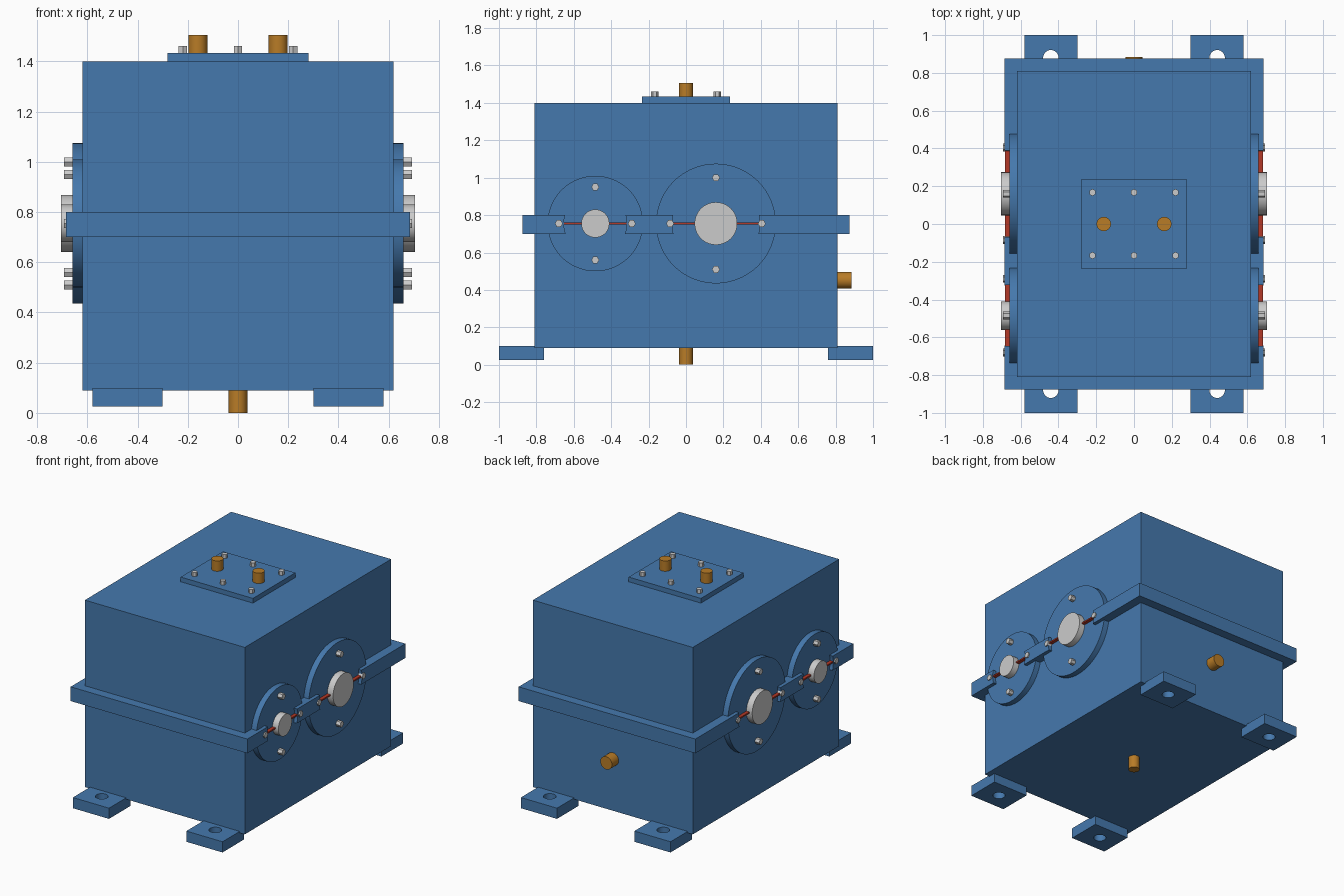
import bpy
from math import pi, cos, sin, radians

if "Cube" in bpy.data.objects:
    bpy.data.objects.remove(bpy.data.objects["Cube"])


def paint(name, color):
    m = bpy.data.materials.new(name)
    m.diffuse_color = (*color, 1)
    m.use_nodes = True
    m.node_tree.nodes["Principled BSDF"].inputs["Base Color"].default_value = m.diffuse_color
    return m


BLUE = paint("blue_paint", (0.06, 0.19, 0.42))
BRASS = paint("brass", (0.48, 0.2, 0.02))
RED = paint("gasket_red", (0.45, 0.04, 0.02))
STEEL = None
ROT = {"x": (0, pi / 2, 0), "y": (pi / 2, 0, 0), "z": (0, 0, 0)}


def finish(name, mat):
    ob = bpy.context.object
    ob.name = ob.data.name = name
    if mat:
        ob.data.materials.append(mat)
    return ob


def box(name, x, y, z, mat):
    """Box from (min, max) ranges."""
    bpy.ops.mesh.primitive_cube_add(size=1, location=[sum(r) / 2 for r in (x, y, z)])
    ob = finish(name, mat)
    ob.scale = [r[1] - r[0] for r in (x, y, z)]
    bpy.ops.object.transform_apply(location=False, rotation=False, scale=True)
    return ob


def rod(name, axis, centre, r, length, mat, sides=64):
    bpy.ops.mesh.primitive_cylinder_add(vertices=sides, radius=r, depth=length,
                                        location=centre, rotation=ROT[axis])
    ob = finish(name, mat)
    if sides > 8:
        bpy.ops.object.shade_smooth_by_angle(angle=radians(30))
    return ob


def cut(ob, cutter):
    mod = ob.modifiers.new("cut", "BOOLEAN")
    mod.operation, mod.solver, mod.object = "DIFFERENCE", "EXACT", cutter
    bpy.context.view_layer.objects.active = ob
    bpy.ops.object.modifier_apply(modifier=mod.name)
    bpy.data.objects.remove(cutter)


# Housing, parting flange and gasket
SPLIT = 0.755
box("housing", (-0.62, 0.62), (-0.81, 0.81), (0.09, 1.40), BLUE)
flange = box("parting_flange", (-0.685, 0.685), (-0.875, 0.875), (0.70, 0.80), BLUE)
box("gasket", (-0.6835, 0.6835), (-0.8735, 0.8735), (SPLIT - 0.005, SPLIT + 0.005), RED)

# Bearings: y, cover radius, flange opening, shaft radius, bolt circle
for label, y, r_cover, r_open, r_shaft, r_bolt in (
        ("input", -0.485, 0.255, 0.168, 0.075, 0.195),
        ("output", 0.16, 0.32, 0.234, 0.114, 0.245)):
    cut(flange, rod("cutter", "x", (0, y, SPLIT), r_open, 2, None))
    rod(label + "_shaft", "x", (0, y, SPLIT), r_shaft, 1.41, STEEL)
    for s in (-1, 1):
        rod(label + "_bearing_cover", "x", (s * 0.635, y, SPLIT), r_cover, 0.05, BLUE, 96)
        for k in range(4):
            a = k * pi / 2
            rod(label + "_cover_bolt", "x",
                (s * 0.6715, y + r_bolt * cos(a), SPLIT + r_bolt * sin(a)),
                0.021, 0.045, STEEL, 6)

# Mounting feet with bolt holes
for sx in (-1, 1):
    for sy in (-1, 1):
        foot = box("mounting_foot", sorted((sx * 0.30, sx * 0.58)),
                   sorted((sy * 0.76, sy * 1.0)), (0.025, 0.10), BLUE)
        cut(foot, rod("cutter", "z", (sx * 0.44, sy * 0.88, 0.06), 0.041, 0.4, None, 32))

# Inspection cover with bolts and breather plugs
box("inspection_cover", (-0.28, 0.28), (-0.235, 0.235), (1.39, 1.433), BLUE)
for x in (-0.22, 0, 0.22):
    for y in (-0.167, 0.167):
        rod("inspection_bolt", "z", (x, y, 1.44), 0.019, 0.042, STEEL, 6)
for x in (-0.16, 0.16):
    rod("breather_plug", "z", (x, 0, 1.463), 0.038, 0.085, BRASS, 32)

# Drain and oil level plugs
rod("drain_plug", "z", (0, 0, 0.05), 0.037, 0.10, BRASS, 32)
rod("oil_level_plug", "y", (0, 0.84, 0.452), 0.045, 0.088, BRASS, 32)
